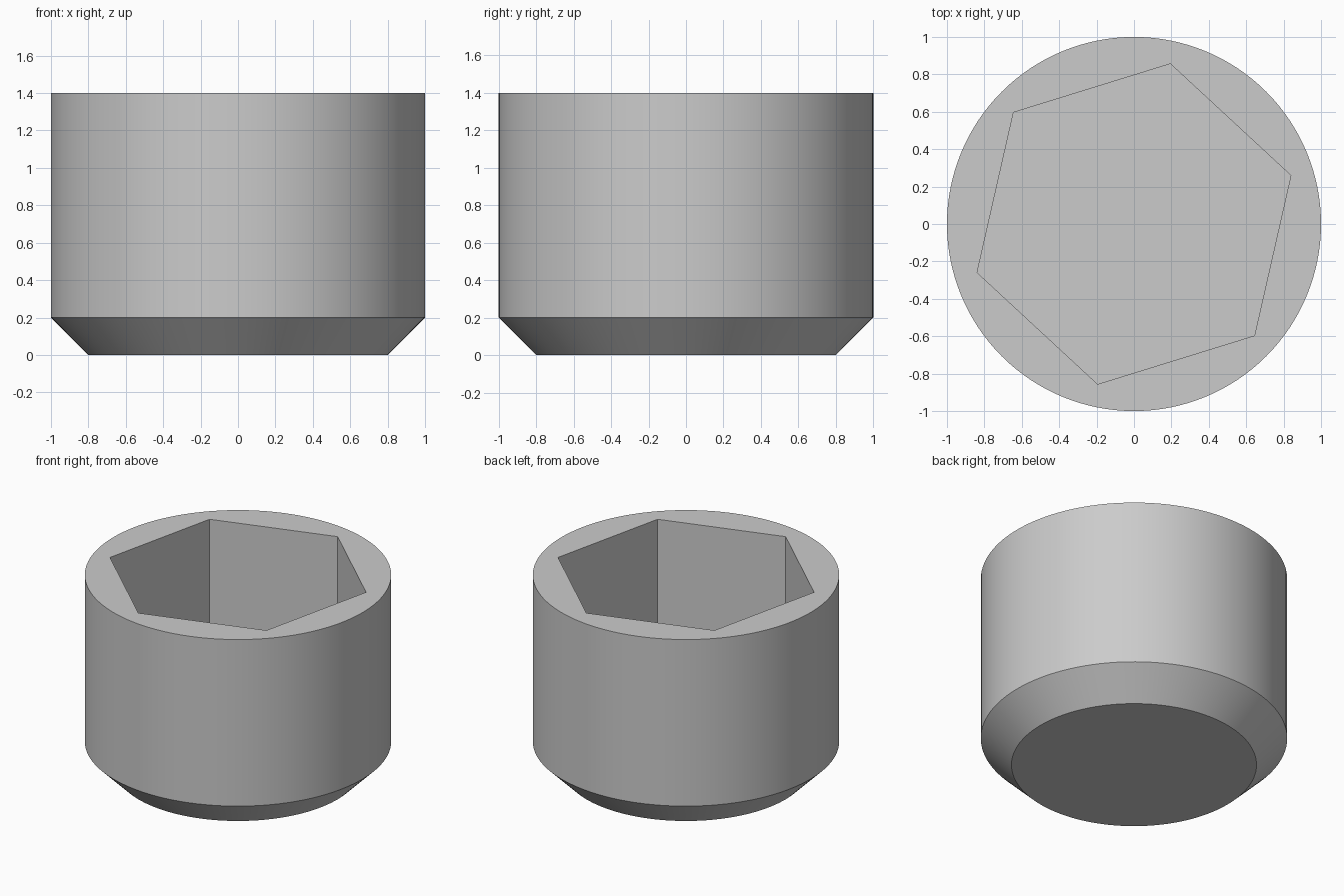
import bpy, bmesh
from math import radians, cos, sin, tau

cube = bpy.data.objects.get("Cube")
if cube:
    bpy.data.objects.remove(cube, do_unlink=True)

HEIGHT, CHAMFER, SIDES = 1.4, 0.2, 128
HEX_RADIUS, HEX_TURN, SOCKET_DEPTH = 0.878, radians(17.2), 1.0

# Plain grey metal
metal = bpy.data.materials.new("grey metal")
metal.use_nodes = True
metal.diffuse_color = (0.6, 0.6, 0.6, 1)
metal.node_tree.nodes["Principled BSDF"].inputs["Base Color"].default_value = metal.diffuse_color


def ring(bm, radius, z, count, turn=0):
    return [bm.verts.new((radius * cos(turn + tau * i / count),
                          radius * sin(turn + tau * i / count), z)) for i in range(count)]


def bridge(bm, low, high):
    n = len(low)
    for i in range(n):
        j = (i + 1) % n
        bm.faces.new((low[i], low[j], high[j], high[i]))


def finish(bm, name):
    bmesh.ops.recalc_face_normals(bm, faces=bm.faces)
    mesh = bpy.data.meshes.new(name)
    bm.to_mesh(mesh)
    bm.free()
    mesh.materials.append(metal)
    obj = bpy.data.objects.new(name, mesh)
    bpy.context.collection.objects.link(obj)
    return obj


# Round body with a chamfered bottom
bm = bmesh.new()
rings = [ring(bm, r, z, SIDES) for r, z in ((1 - CHAMFER, 0), (1, CHAMFER), (1, HEIGHT))]
for low, high in zip(rings, rings[1:]):
    bridge(bm, low, high)
bm.faces.new(rings[0])
bm.faces.new(rings[-1])
body = finish(bm, "socket_body")

# Hexagonal cutter for the blind socket
bm = bmesh.new()
low = ring(bm, HEX_RADIUS, HEIGHT - SOCKET_DEPTH, 6, HEX_TURN)
high = ring(bm, HEX_RADIUS, HEIGHT + 0.2, 6, HEX_TURN)
bridge(bm, low, high)
bm.faces.new(low)
bm.faces.new(high)
cutter = finish(bm, "hex_cutter")
cutter.hide_render = True

# Cut the socket, then drop the cutter
cut = body.modifiers.new("hex socket", 'BOOLEAN')
cut.operation = 'DIFFERENCE'
cut.solver = 'EXACT'
cut.object = cutter
bpy.context.view_layer.objects.active = body
body.select_set(True)
bpy.ops.object.modifier_apply(modifier=cut.name)
bpy.data.objects.remove(cutter, do_unlink=True)

# Smooth round walls, crisp rims and hex edges
bpy.ops.object.shade_smooth_by_angle(angle=radians(25))
